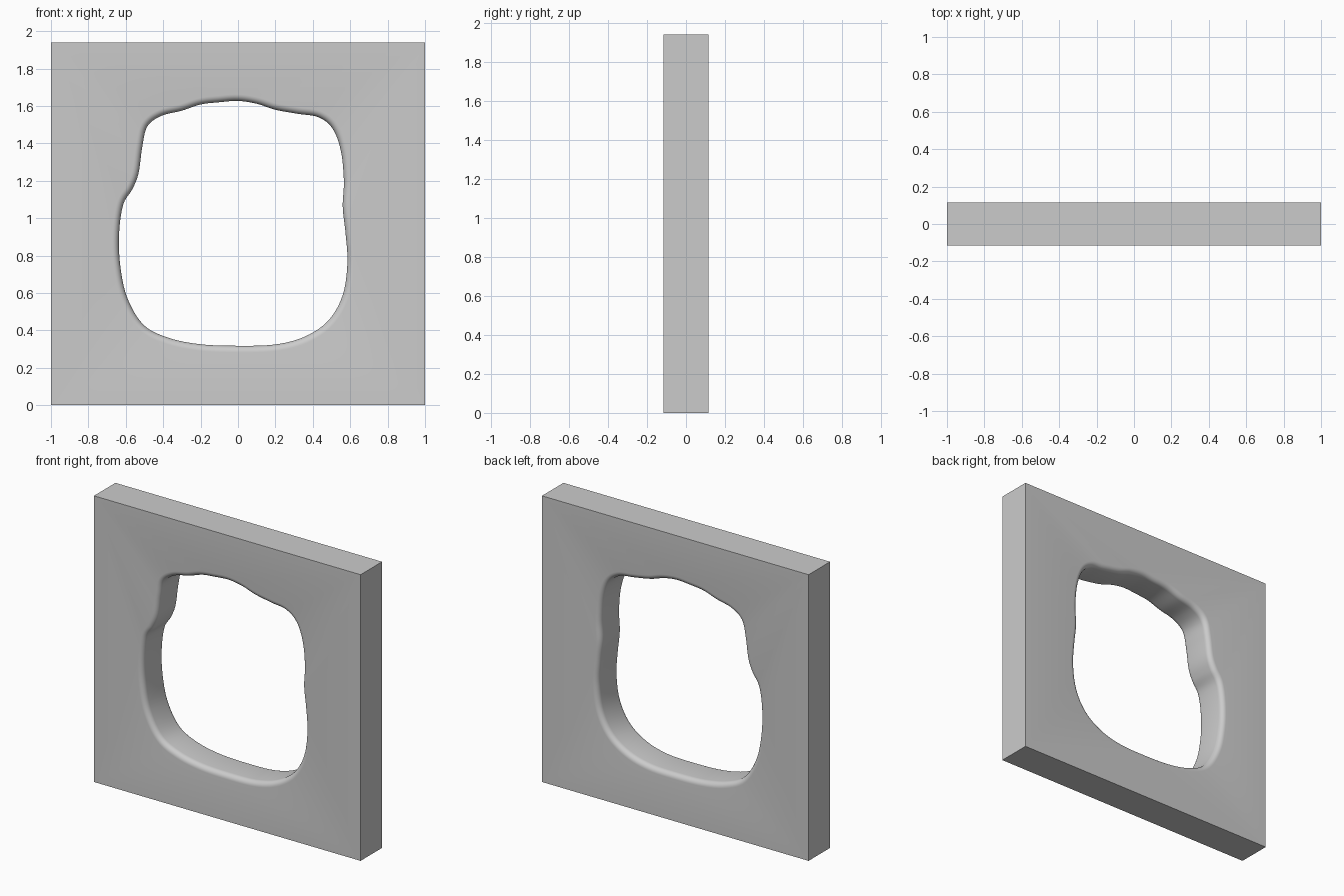
import bpy, bmesh, math
from mathutils import Vector

if "Cube" in bpy.data.objects:
    bpy.data.objects.remove(bpy.data.objects["Cube"])

W, H, T = 1.0, 1.94, 0.115      # half width, height, half thickness
R = 0.035                       # rounding of the opening's rims
SUB = 6                         # spline samples per control point

# Opening outline (x, z), counter-clockwise from the bottom centre
PTS = [(0, .318), (.2, .325), (.36, .368), (.485, .455), (.56, .59), (.585, .76),
       (.575, .92), (.56, 1.06), (.566, 1.2), (.55, 1.36), (.505, 1.48), (.43, 1.54),
       (.32, 1.558), (.2, 1.58), (.1, 1.612), (0, 1.627), (-.1, 1.62), (-.2, 1.608),
       (-.3, 1.575), (-.41, 1.547), (-.485, 1.49), (-.512, 1.38), (-.532, 1.24),
       (-.565, 1.155), (-.613, 1.075), (-.635, .93), (-.631, .76), (-.594, .58),
       (-.505, .43), (-.37, .36), (-.2, .326)]


def closed_spline(points):
    p = [Vector(q) for q in points]
    n, out = len(p), []
    for i in range(n):
        a, b, c, d = (p[(i + k) % n] for k in (-1, 0, 1, 2))
        for s in range(SUB):
            t = s / SUB
            out.append(0.5 * (2*b + (c - a)*t + (2*a - 5*b + 4*c - d)*t*t
                              + (3*b - a - 3*c + d)*t**3))
    return out


outline = closed_spline(PTS)
n = len(outline)
normals = []
for i in range(n):
    t = (outline[(i + 1) % n] - outline[i - 1]).normalized()
    normals.append(Vector((t.y, -t.x)))

# Wall profile: rounded front rim, straight wall, rounded back rim
arc = [(R * (1 - math.sin(a)), -T + R * (1 - math.cos(a)))
       for a in (k * math.pi / 12 for k in range(7))]
profile = arc + [(o, -y) for o, y in reversed(arc)]

bm = bmesh.new()
rings = []
for off, y in profile:
    ring = [bm.verts.new((p.x + m.x * off, y, p.y + m.y * off))
            for p, m in zip(outline, normals)]
    rings.append(ring)
for a, b in zip(rings, rings[1:]):
    for i in range(n):
        j = (i + 1) % n
        bm.faces.new((a[i], a[j], b[j], b[i]))

# Outer rim of the slab
corners = [[bm.verts.new((x, y, z)) for x, z in ((-W, 0), (W, 0), (W, H), (-W, H))]
           for y in (-T, T)]
for i in range(4):
    j = (i + 1) % 4
    bm.faces.new((corners[0][i], corners[0][j], corners[1][j], corners[1][i]))

# Front and back faces around the opening
for ring, box, ny in ((rings[0], corners[0], -1), (rings[-1], corners[1], 1)):
    edges = [bm.edges.get((loop[i - 1], loop[i]))
             for loop in (ring, box) for i in range(len(loop))]
    bmesh.ops.triangle_fill(bm, use_beauty=True, edges=edges, normal=(0, ny, 0))
bmesh.ops.recalc_face_normals(bm, faces=bm.faces[:])

mesh = bpy.data.meshes.new("slab_with_opening")
bm.to_mesh(mesh)
bm.free()
slab = bpy.data.objects.new("slab_with_opening", mesh)
bpy.context.collection.objects.link(slab)
bpy.context.view_layer.objects.active = slab
slab.select_set(True)
bpy.ops.object.shade_smooth_by_angle(angle=math.radians(35))
